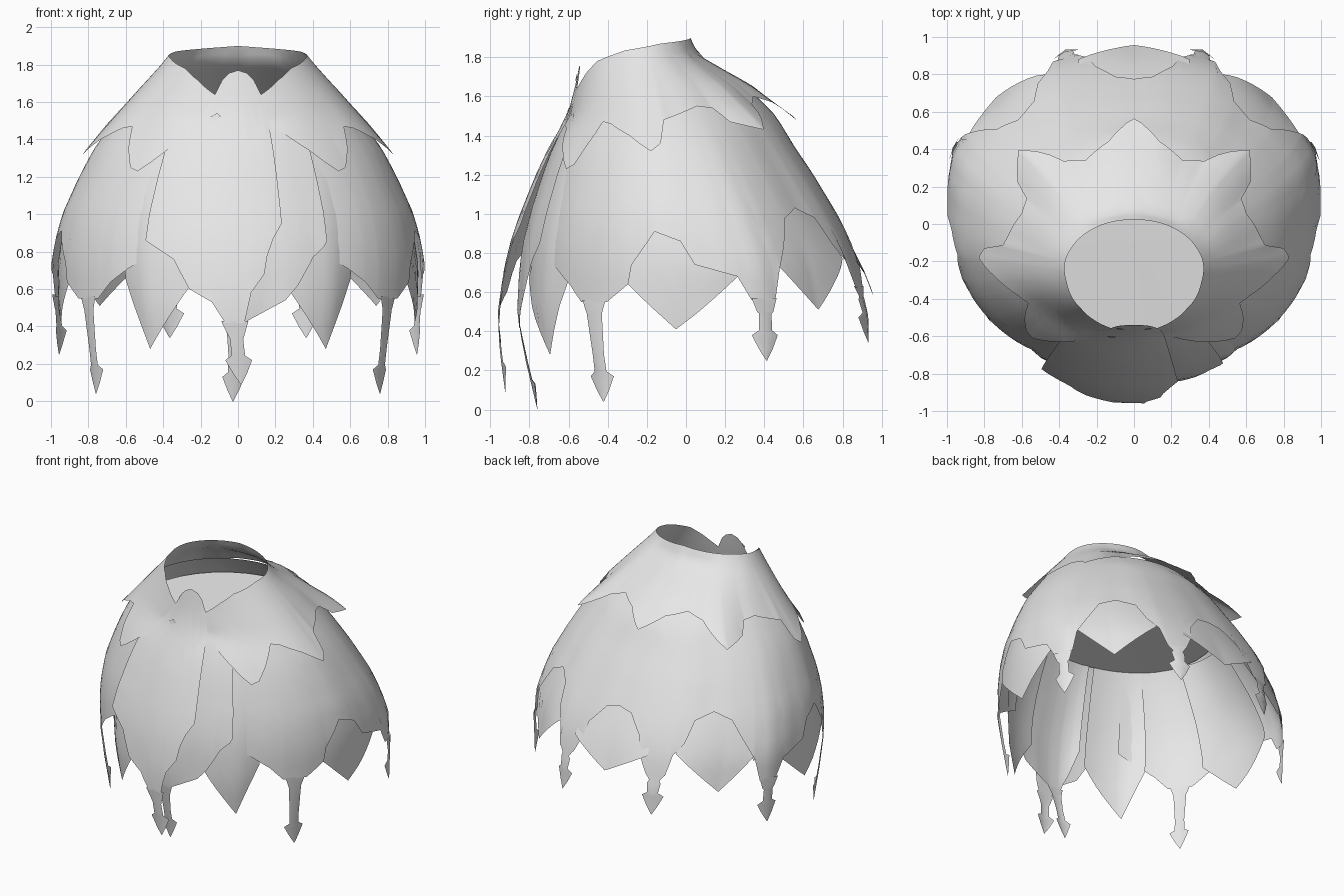
import bpy, math

if "Cube" in bpy.data.objects:
    bpy.data.objects.remove(bpy.data.objects["Cube"])

# Cloak cross-sections: height, half width, front y, back y
SECTIONS = [
    (0.0, .92, -.90, .93), (.3, .965, -.94, .945), (.5, .99, -.95, .95),
    (.72, 1.0, -.92, .90), (.85, .98, -.89, .85), (1.0, .94, -.84, .77),
    (1.2, .85, -.76, .65), (1.35, .77, -.69, .55), (1.5, .66, -.60, .46),
    (1.66, .53, -.56, .30), (1.81, .40, -.53, .06), (1.9, .33, -.46, .02)]

cloth = bpy.data.materials.new("pale_grey_cloth")
cloth.diffuse_color = (0.8, 0.8, 0.8, 1)
cloth.use_nodes = True
cloth.node_tree.nodes["Principled BSDF"].inputs["Base Color"].default_value = cloth.diffuse_color


def lerp(points, x):
    """Piecewise linear lookup of y for x in a sorted list of (x, y)."""
    if x <= points[0][0]:
        return points[0][1]
    for (x0, y0), (x1, y1) in zip(points, points[1:]):
        if x <= x1:
            return y0 + (y1 - y0) * (x - x0) / (x1 - x0)
    return points[-1][1]


def surface(deg, z, off=0.0):
    """Point on the cloak; 0 degrees is the front, 90 is +x, 180 the back."""
    a = math.radians(deg)
    w, yf, yb = (lerp([(s[0], s[i]) for s in SECTIONS], z) for i in (1, 2, 3))
    mid = .05 - .27 * max(0, (z - .72) / 1.18)
    c = math.cos(a)
    depth = (mid - yf) if c > 0 else (yb - mid)
    return (w * math.sin(a) + off * math.sin(a), mid - depth * c - off * c, z)


def make(name, verts, faces):
    me = bpy.data.meshes.new(name)
    me.from_pydata(verts, [], faces)
    me.materials.append(cloth)
    me.shade_smooth()
    ob = bpy.data.objects.new(name, me)
    bpy.context.collection.objects.link(ob)
    return ob


def sheet(name, hem, top, offset, rows=12, step=3):
    """Cloth sheet hanging from top(deg) to a hem of (deg, z) points."""
    start, end = hem[0][0], hem[-1][0]
    degs = {p[0] for p in hem} | {p[0] for p in top if start < p[0] < end}
    degs |= {start + i * step for i in range(int((end - start) / step) + 1)}
    degs = sorted(degs)
    closed = end - start >= 360
    if closed:
        degs.pop()
    verts = []
    for d in degs:
        z1, z0 = lerp(top, d), lerp(hem, d)
        for r in range(rows + 1):
            t = r / rows
            verts.append(surface(d, z1 + (z0 - z1) * t, offset(d, t)))
    n, k = len(degs), rows + 1
    faces = []
    for i in range(n if closed else n - 1):
        j = (i + 1) % n
        for r in range(rows):
            faces.append((i * k + r, i * k + r + 1, j * k + r + 1, j * k + r))
    return make(name, verts, faces)


def tail(name, deg, top, tip, off=(0, 0), lean=0, wide=.07):
    """Narrow ribbon, bowed across its width, ending in an arrowhead."""
    rows = [(top, wide), (top - .07, .045), (tip + .24, .034),
            (tip + .155, .036), (tip + .13, .072), (tip + .06, .038), (tip, .002)]
    rows.sort(key=lambda p: -p[0])
    verts, faces = [], []
    for z, hw in rows:
        t = (top - z) / (top - tip)
        o = off[0] + (off[1] - off[0]) * t
        for s in (-1, 0, 1):
            bow = -.25 * hw * abs(s) * min(1, 3 * t)
            verts.append(surface(deg + lean * t + s * math.degrees(hw / .95), z, o + bow))
    for i in range(len(rows) - 1):
        for s in (0, 1):
            a = i * 3 + s
            faces.append((a, a + 3, a + 4, a + 1))
    return make(name, verts, faces)


def mirrored(half):
    """Extend a 0..180 degree list round to 360."""
    return half + [(360 - d, z) for d, z in reversed(half) if d < 180]


# Neck edge with the raised front tab
neck = mirrored([(0, 1.77), (6, 1.755), (10, 1.72), (13, 1.64), (27, 1.72), (41, 1.78),
                 (70, 1.835), (110, 1.87), (180, 1.90)])

# Main mantle, open at the front, with a notched hem
mantle_hem = mirrored([
    (30, .79), (39, .71), (46, .64), (52, .55), (62, .55),
    (69, .64), (70, .74), (79, .91), (87, .86), (90, .74), (104, .68), (108, .56),
    (116, .56), (119, .72), (130, .98), (138, 1.03), (146, .98), (149, .84),
    (153, .76), (155, .62), (163, .62), (166, .72), (168, .85), (174, .97), (180, .99)])
mantle_top = mirrored([(30, 1.46), (60, 1.54), (100, 1.60), (180, 1.62)])
bulge = mirrored([(30, -.085), (45, -.055), (60, -.03), (80, 0), (95, 0), (105, .025),
                  (112, .05), (125, .02), (140, 0), (155, .03), (170, .01), (180, 0)])
sheet("mantle", mantle_hem, mantle_top, lambda d, t: lerp(bulge, d) * t)

# Shoulder capelet with flared points
cape_hem = mirrored([
    (0, 1.46), (19, 1.44), (29, 1.34), (35, 1.27), (39, 1.23), (43, 1.25), (54, 1.47),
    (60, 1.46), (72, 1.40), (82, 1.32), (87, 1.36), (91, 1.48), (110, 1.55),
    (118, 1.54), (122, 1.47), (133, 1.43), (145, 1.56), (155, 1.60), (168, 1.57),
    (180, 1.48)])
flare = mirrored([(0, -.008), (16, -.004), (25, .008), (39, .02), (54, .015), (82, .05),
                  (95, .015), (118, .02), (133, .13), (145, .04), (155, .03), (180, .09)])
sheet("shoulder_capelet", cape_hem, neck,
      lambda d, t: .002 + lerp(flare, d) * t * t, rows=8)

# Inner cap closing the body under the collar, sloping down to the front
cap_verts, cap_faces, n, rings = [(0, -.08, 1.41)], [], 36, 4
for r in range(1, rings + 1):
    f = r / rings
    for i in range(n):
        x, y, z = surface(i * 360 / n, 1.40 - .06 * math.cos(math.tau * i / n), -.015)
        cap_verts.append((x * f, -.08 + (y + .08) * f, 1.41 + (z - 1.41) * f))
for i in range(n):
    j = (i + 1) % n
    cap_faces.append((0, 1 + i, 1 + j))
    for r in range(rings - 1):
        a, b = 1 + r * n, 1 + (r + 1) * n
        cap_faces.append((a + i, b + i, b + j, a + j))
make("inner_cap", cap_verts, cap_faces)

# Ribbon tails of the mantle
for side, s in (("right", 1), ("left", -1)):
    tail("front_side_tail_" + side, s * 57, .56, .04, (-.034, -.04), s * 2)
    tail("rear_side_tail_" + side, s * 112, .57, .25, (.05, .075))
    tail("back_tail_" + side, s * 159, .63, .34, (.024, .05))

# Overlapping front panels, each with its own tail
left_hem = [(-30, .86), (-28, .84), (-20, .76), (-15, .60), (-8, .53), (-4, .42),
            (2, .42), (4, .58), (8, .68), (9, .78), (11, .87), (14, .95)]
left_top = [(-30, 1.36), (-20, 1.50), (-13, 1.63), (-10, 1.715), (-6, 1.75), (0, 1.765),
            (6, 1.75), (10, 1.715), (13, 1.63), (14, 1.60)]
sheet("front_panel_left", left_hem, left_top, lambda d, t: .004 + .008 * t)
tail("front_panel_left_tail", -1, .43, .09, (.012, .012), 2)
right_hem = [(-12, .75), (-8, .56), (-4, .42), (2, .42), (8, .47), (16, .54),
             (20, .62), (25, .77), (29, .83), (30, .86)]
inset = [(-12, 1), (10, .9), (30, .25)]
sheet("front_panel_right", right_hem, [(-12, 1.5), (30, 1.5)],
      lambda d, t: -.10 * t * lerp(inset, d))
tail("front_panel_right_tail", -1, .43, 0, (-.095, -.14), -1)

# Pointed under-layer gores filling the gaps between the tails
for name, a, b, tip, z, edge, o in (("front_under_flap", 15, 42, 33, .28, .65, -.10),
                                    ("side_under_flap", 66, 105, 84, .41, .68, -.03),
                                    ("rear_under_flap", 117, 152, 133, .51, .77, .02)):
    for side, s in (("right", 1), ("left", -1)):
        hem = sorted([(s * a, edge), (s * tip, z), (s * b, edge)])
        sheet(name + "_" + side, hem, [(-180, 1.38), (180, 1.38)],
              lambda d, t, o=o: -.015 - .05 * t * (1 - t) + (o + .015) * t ** 1.5, rows=10)
sheet("back_under_flap", [(163, .74), (180, .58), (197, .74)],
      [(160, 1.46), (200, 1.46)], lambda d, t: -.015 - .04 * t * (1 - t) + .04 * t ** 3, rows=10)

# Diamond eyelets on the neck tab and the small clasp plate
for side, s in (("right", 1), ("left", -1)):
    r = .022
    pts = [surface(s * (8.5 + dx * 2.6), 1.695 + dz * r, .012)
           for dx, dz in ((-1, 0), (0, -1), (1, 0), (0, 1))]
    make("eyelet_" + side, pts, [(0, 1, 2, 3)])
make("clasp_plate", [surface(d, z, .016) for d, z in
                     ((-13, 1.52), (-11, 1.50), (-8, 1.525), (-10, 1.54))], [(0, 1, 2, 3)])
